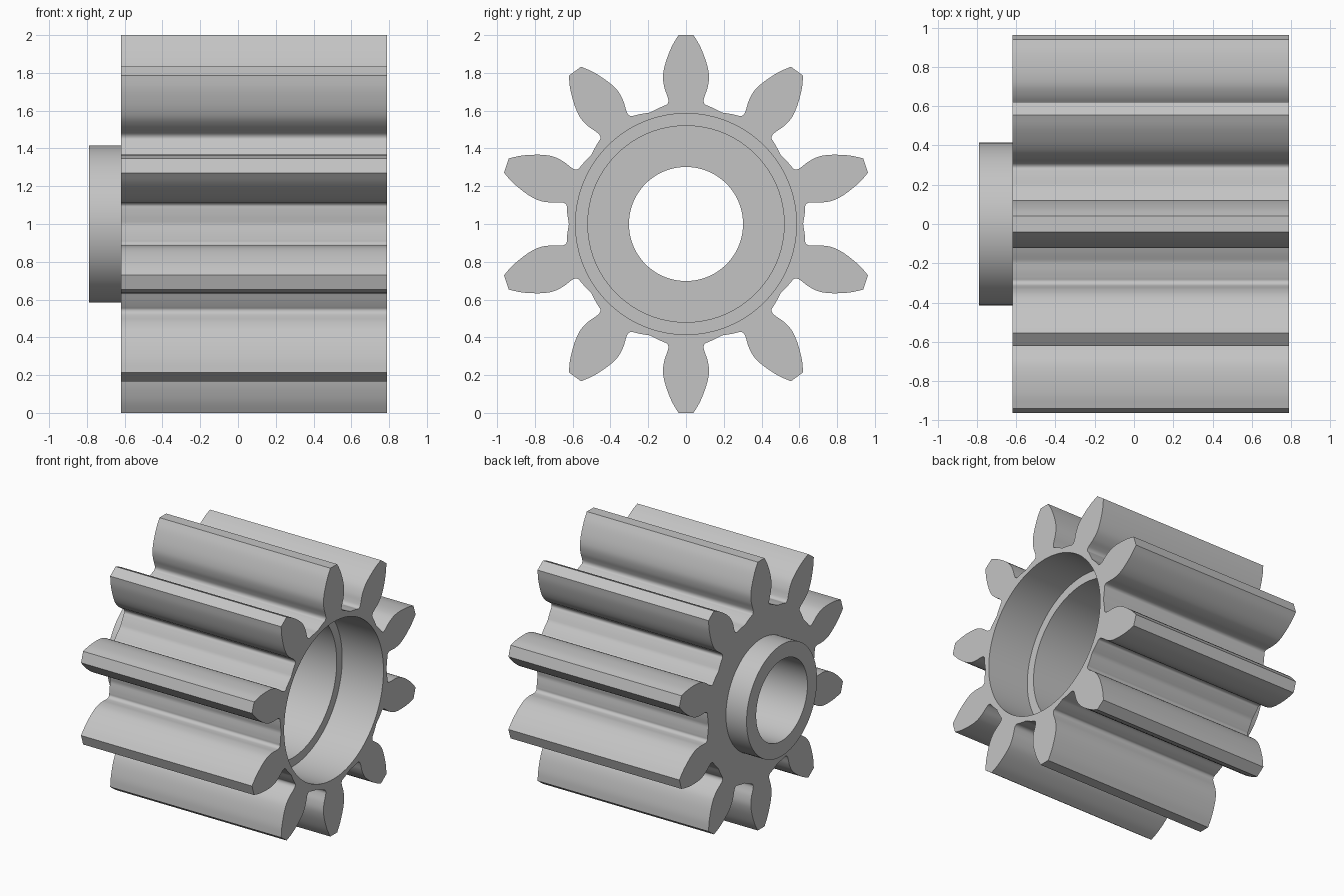
import bpy
import bmesh
import math
from mathutils import Vector, Matrix

cube = bpy.data.objects.get("Cube")
if cube:
    bpy.data.objects.remove(cube, do_unlink=True)

TEETH = 10
CENTRE_Z = 1.0
BACK, BODY, FRONT = -0.79, -0.62, 0.79   # hub end, body start, open end
STEP, FLOOR = 0.45, -0.22                # counterbore depths

# Half of one tooth, from tip to the middle of the gap: (sideways, radial)
HALF_TOOTH = [(0.04, 1.0), (0.075, 0.94), (0.103, 0.87), (0.118, 0.815),
              (0.122, 0.77), (0.114, 0.72), (0.1, 0.68), (0.093, 0.652),
              (0.1, 0.633), (0.118, 0.625), (0.15, 0.611), (0.191, 0.59)]


def smooth_path(points, steps=4):
    """Catmull-Rom curve through the given points."""
    p = [Vector(q) for q in points]
    p = [2 * p[0] - p[1]] + p + [2 * p[-1] - p[-2]]
    path = []
    for a, b, c, d in zip(p, p[1:], p[2:], p[3:]):
        for i in range(steps):
            t = i / steps
            path.append(0.5 * (2 * b + (c - a) * t
                               + (2 * a - 5 * b + 4 * c - d) * t ** 2
                               + (3 * b - a - 3 * c + d) * t ** 3))
    return path + [p[-2]]


def gear_outline():
    half = smooth_path(HALF_TOOTH)
    tooth = [Vector((-v.x, v.y)) for v in reversed(half[:-1])] + half
    outline = []
    for k in range(TEETH):
        turn = Matrix.Rotation(-k * math.tau / TEETH, 2)
        outline += [turn @ v for v in tooth]
    return outline


def circle(radius, sides=96):
    return [Vector((radius * math.sin(i * math.tau / sides),
                    radius * math.cos(i * math.tau / sides)))
            for i in range(sides)]


bm = bmesh.new()


def ring(outline, x):
    return [bm.verts.new((x, v.x, CENTRE_Z + v.y)) for v in outline]


def wall(a, b):
    n = len(a)
    for i in range(n):
        j = (i + 1) % n
        bm.faces.new((a[i], a[j], b[j], b[i]))


def flat_face(a, b):
    """Flat end face between an outer and an inner loop."""
    edges = [bm.edges.get((r[i - 1], r[i])) for r in (a, b) for i in range(len(r))]
    bmesh.ops.triangle_fill(bm, edges=edges, use_beauty=True)


# Sections in order: toothed body, stepped recess, bore, hub
sections = [(gear_outline(), BODY, FRONT),
            (circle(0.585), FRONT, STEP),
            (circle(0.52), STEP, FLOOR),
            (circle(0.302), FLOOR, BACK),
            (circle(0.415), BACK, BODY)]
loops = []
for outline, start, end in sections:
    first, last = ring(outline, start), ring(outline, end)
    wall(first, last)
    loops.append((first, last))
for i, (first, last) in enumerate(loops):
    flat_face(last, loops[(i + 1) % len(loops)][0])

bmesh.ops.recalc_face_normals(bm, faces=bm.faces)
mesh = bpy.data.meshes.new("pinion_gear")
bm.to_mesh(mesh)
bm.free()
gear = bpy.data.objects.new("pinion_gear", mesh)
bpy.context.collection.objects.link(gear)

# Plain grey metal
colour = (0.55, 0.55, 0.55, 1.0)
metal = bpy.data.materials.new("light_grey")
metal.use_nodes = True
metal.diffuse_color = colour
metal.node_tree.nodes["Principled BSDF"].inputs["Base Color"].default_value = colour
mesh.materials.append(metal)

bpy.ops.object.select_all(action="DESELECT")
gear.select_set(True)
bpy.context.view_layer.objects.active = gear
bpy.ops.object.shade_smooth_by_angle(angle=math.radians(30))
